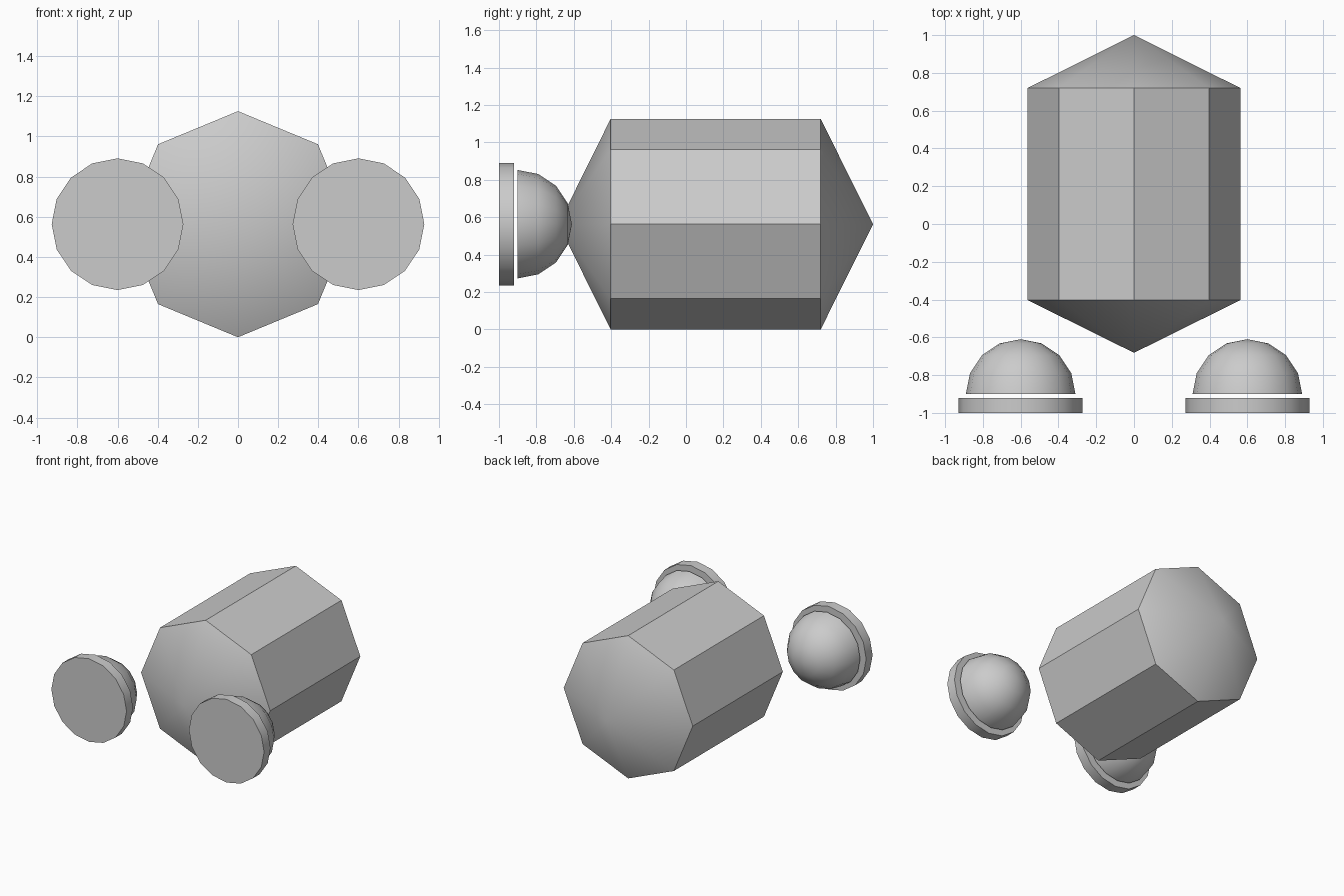
import bpy, bmesh, math

if "Cube" in bpy.data.objects:
    bpy.data.objects.remove(bpy.data.objects["Cube"], do_unlink=True)

grey = bpy.data.materials.new("light_grey")
grey.use_nodes = True
grey.diffuse_color = (0.6, 0.6, 0.6, 1)
grey.node_tree.nodes["Principled BSDF"].inputs["Base Color"].default_value = (0.6, 0.6, 0.6, 1)

AXIS_Z = 0.563


def lathe(name, profile, sides, x=0):
    """Turn a (radius, y) profile around a front-to-back axis."""
    bm = bmesh.new()
    rings = []
    for r, y in profile:
        if r == 0:
            rings.append([bm.verts.new((x, y, AXIS_Z))])
        else:
            angles = [2 * math.pi * i / sides for i in range(sides)]
            rings.append([bm.verts.new((x + r * math.cos(a), y, AXIS_Z + r * math.sin(a)))
                          for a in angles])
    for a, b in zip(rings, rings[1:]):
        for i in range(sides):
            j = (i + 1) % sides
            corners = [a[i % len(a)], a[j % len(a)], b[j % len(b)], b[i % len(b)]]
            bm.faces.new(list(dict.fromkeys(corners)))
    for ring in (rings[0], rings[-1]):
        if len(ring) > 1:
            bm.faces.new(ring)
    bmesh.ops.recalc_face_normals(bm, faces=bm.faces)
    mesh = bpy.data.meshes.new(name)
    bm.to_mesh(mesh)
    bm.free()
    mesh.materials.append(grey)
    obj = bpy.data.objects.new(name, mesh)
    bpy.context.collection.objects.link(obj)
    bpy.ops.object.select_all(action='DESELECT')
    obj.select_set(True)
    bpy.context.view_layer.objects.active = obj
    bpy.ops.object.shade_smooth_by_angle(angle=math.radians(30))
    return obj


# Eight-sided body with pointed ends
lathe("body", [(0, -0.682), (AXIS_Z, -0.403), (AXIS_Z, 0.72), (0, 1)], 8)

# Dome profile: a half circle stepped in quarters
DOME_R, DOME_Y = 0.29, -0.9
steps = [math.pi / 8 * i for i in range(4)]
dome = [(DOME_R * math.cos(a), DOME_Y + DOME_R * math.sin(a)) for a in steps]
dome.append((0, DOME_Y + DOME_R))

# Flat front disc and rounded dome behind it, on each side
for side, x in (("left", 0.6), ("right", -0.6)):
    lathe(side + "_disc", [(0.328, -1), (0.328, -0.92)], 16, x)
    lathe(side + "_dome", dome, 16, x)
